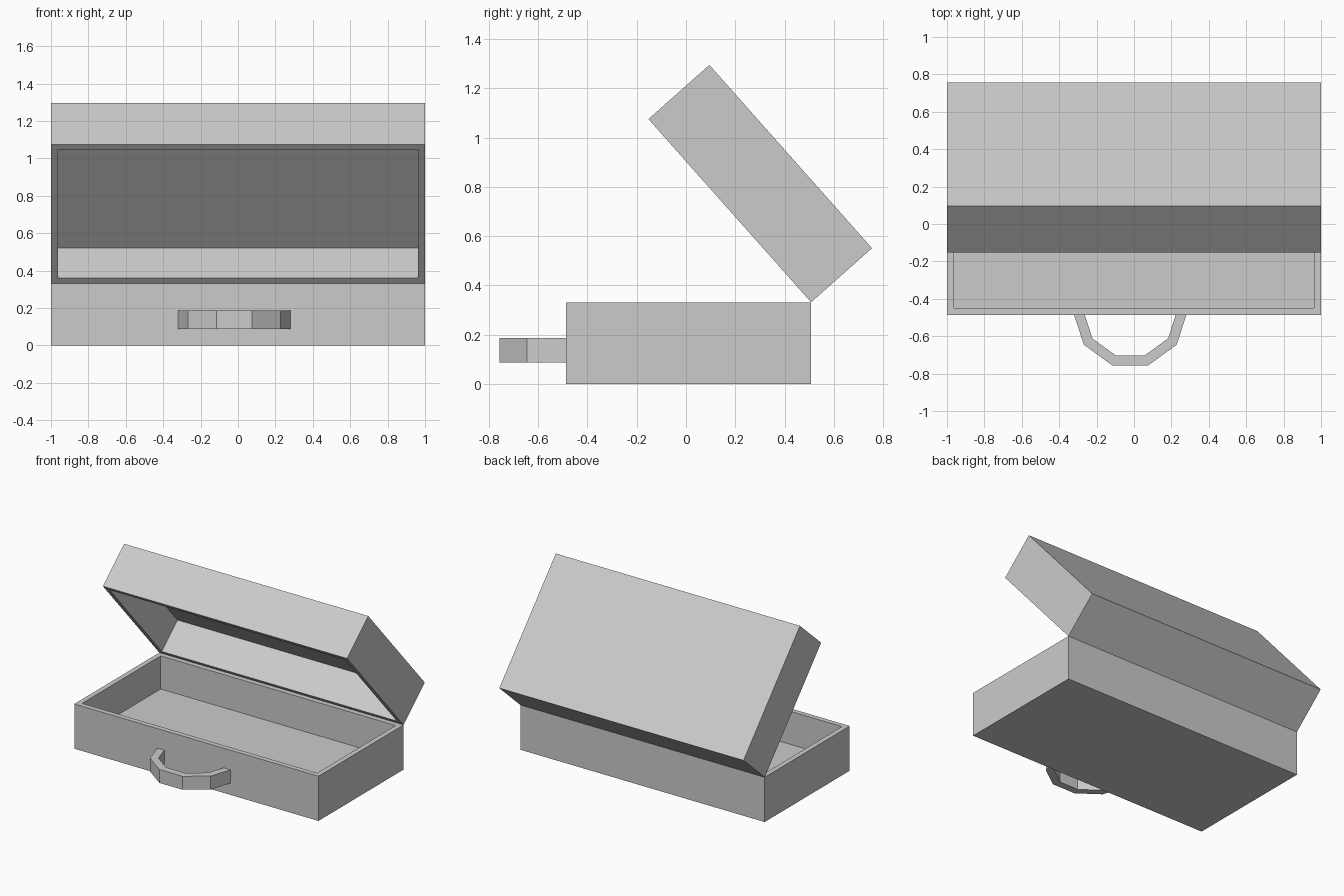
import bpy, bmesh, math

if "Cube" in bpy.data.objects:
    bpy.data.objects.remove(bpy.data.objects["Cube"])

W, D, H = 2.0, 0.995, 0.331      # outer size of each half
WALL, DEPTH = 0.053, 0.245       # rim width and cavity depth
HINGE_Y = 0.508


def finish(name, bm):
    bmesh.ops.recalc_face_normals(bm, faces=bm.faces)
    mesh = bpy.data.meshes.new(name)
    bm.to_mesh(mesh)
    bm.free()
    ob = bpy.data.objects.new(name, mesh)
    bpy.context.collection.objects.link(ob)
    return ob


def tray(name, side):
    """Hollow box hinged at local origin; opening at z=0, body towards side*z."""
    bm = bmesh.new()
    bmesh.ops.create_cube(bm, size=1)
    for v in bm.verts:
        v.co.x *= W
        v.co.y = (v.co.y - 0.5) * D
        v.co.z = (v.co.z + 0.5 * side) * H
    rim = min(bm.faces, key=lambda f: abs(f.calc_center_median().z))
    bmesh.ops.inset_region(bm, faces=[rim], thickness=WALL)
    ext = bmesh.ops.extrude_discrete_faces(bm, faces=[rim])
    for v in ext["faces"][0].verts:
        v.co.z += side * DEPTH
    return finish(name, bm)


# Case bottom
base = tray("case_bottom", -1)
base.location = (0, HINGE_Y, H)

# Case lid, swung open about the back edge
lid = tray("case_lid", 1)
lid.location = (0, HINGE_Y, H)
lid.rotation_euler.x = -math.radians(48.4)

# Carry handle: half of a ten-sided ring, rooted in the front wall
bm = bmesh.new()
rings = []
for i in range(6):
    a = math.pi + i * math.pi / 5
    rings.append([bm.verts.new((-0.02 + r * math.cos(a), -0.465 + r * math.sin(a), z))
                  for r, z in ((0.25, 0.087), (0.307, 0.087), (0.307, 0.186), (0.25, 0.186))])
for p, q in zip(rings, rings[1:]):
    for k in range(4):
        n = (k + 1) % 4
        bm.faces.new((p[k], p[n], q[n], q[k]))
bm.faces.new(rings[0])
bm.faces.new(rings[-1])
finish("carry_handle", bm)
